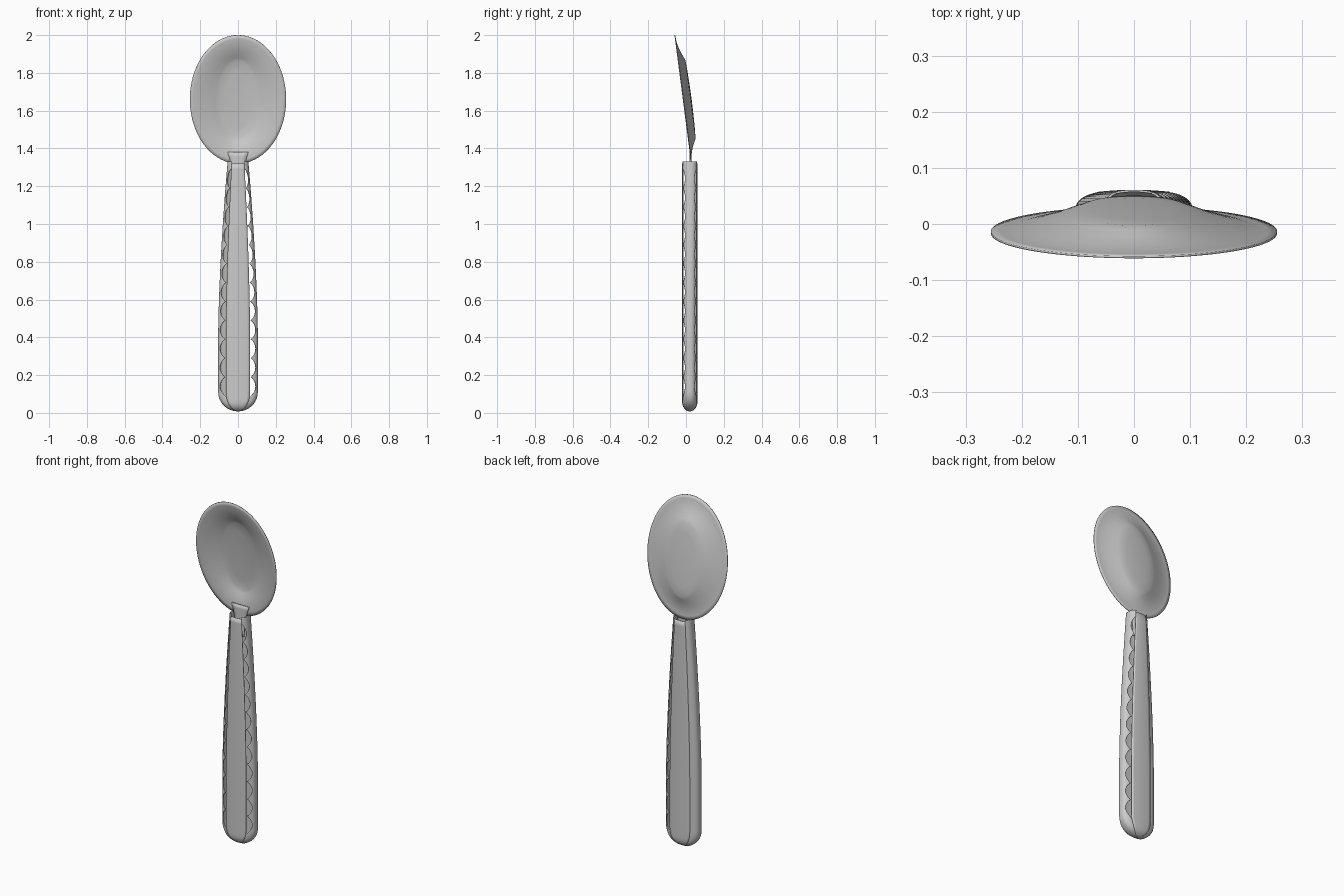
import bpy, bmesh, math

cube = bpy.data.objects.get("Cube")
if cube:
    bpy.data.objects.remove(cube)

grey = bpy.data.materials.new("soft grey")
grey.use_nodes = True
grey.diffuse_color = (0.6, 0.6, 0.6, 1)
grey.node_tree.nodes["Principled BSDF"].inputs["Base Color"].default_value = (0.6, 0.6, 0.6, 1)


def loft(name, rows, closed=False, thick=0.004, angle=40):
    """Skin equal-length rows of points into a thin smooth shell."""
    bm = bmesh.new()
    grid = [[bm.verts.new(p) for p in row] for row in rows]
    n = len(rows[0])
    for a, b in zip(grid, grid[1:]):
        for i in range(n if closed else n - 1):
            j = (i + 1) % n
            bm.faces.new((a[i], a[j], b[j], b[i]))
    bmesh.ops.remove_doubles(bm, verts=bm.verts, dist=0.00001)
    bmesh.ops.recalc_face_normals(bm, faces=bm.faces)
    mesh = bpy.data.meshes.new(name)
    bm.to_mesh(mesh)
    bm.free()
    mesh.materials.append(grey)
    obj = bpy.data.objects.new(name, mesh)
    bpy.context.collection.objects.link(obj)
    bpy.ops.object.select_all(action='DESELECT')
    obj.select_set(True)
    bpy.context.view_layer.objects.active = obj
    bpy.ops.object.shade_smooth_by_angle(angle=math.radians(angle))
    solid = obj.modifiers.new("thickness", 'SOLIDIFY')
    solid.thickness = thick
    solid.offset = 0
    return obj


# Bowl: tilted ellipse rings sinking to a flatter oval bottom
RINGS = [(.255, .34, 0), (.238, .32, .001), (.215, .295, .004), (.185, .268, .011),
         (.15, .24, .021), (.12, .22, .031), (.1, .205, .037), (.07, .15, .04),
         (.035, .075, .042), (0, 0, .043)]
bowl_rows = []
for rx, rz, depth in RINGS:
    ring = []
    for i in range(72):
        a = math.tau * i / 72
        dz = rz * math.sin(a)
        ring.append((rx * math.cos(a), -.015 - .13 * dz + depth, 1.66 + dz))
    bowl_rows.append(ring)
loft("bowl", bowl_rows, closed=True)

# Handle outline
BOTTOM, TOP, MID_Y = .01, 1.33, .02


def half_width(z):
    taper = .103 - .05 * max(0, (z - .4) / .93) ** 1.6
    t = min(1, (z - BOTTOM) / .1)
    return taper * math.sqrt(max(0, 1 - (1 - t) ** 2))


def half_depth(z):
    t = min(1, (z - BOTTOM) / .05)
    return .039 * math.sqrt(max(0, 1 - (1 - t) ** 2))


def levels(low, high, count):
    """Heights from low to high, packed closely near the round end."""
    ease = [.1 * (i / 12) ** 2 for i in range(12)]
    return [low + e for e in ease] + [
        low + .1 + (high - low - .1) * i / count for i in range(count + 1)]


def notch(z):
    """Scalloped cut, zero at the points and deepest between them."""
    if z < .09 or z > 1.29:
        return 0
    return .3 * math.sqrt(abs(math.sin(math.pi * (z - .09) / .1)))


def side_rows(side, cut_back):
    rows = []
    for z in levels(BOTTOM, TOP, 240):
        w, d = half_width(z), half_depth(z)
        row = []
        for i in range(17):
            u = -1 + i / 8
            cut = notch(z) if (u < 0 or cut_back) else 0
            # superellipse side wall running between the two panel edges
            reach = .6 + cut
            limit = math.acos(min(1, reach) ** 1.4)
            a = u * limit
            x = w * max(0, math.cos(a)) ** (1 / 1.4)
            y = d * math.copysign(abs(math.sin(a)) ** (1 / 1.4), a)
            row.append((side * x, MID_Y + y, z))
        rows.append(row)
    return rows


loft("left_side_wall", side_rows(1, True))
loft("right_side_wall", side_rows(-1, False))

# Front and back handle panels, gently crowned
for name, face, low in (("front_panel", -1, BOTTOM), ("back_panel", 1, BOTTOM)):
    rows = []
    for z in levels(low, TOP - .01, 40):
        w, d = half_width(z) * .62, half_depth(z)
        edge = (1 - .6 ** 1.4 * .6 ** 1.4) ** (.5 / 1.4)
        rows.append([(w * s / 4, MID_Y + face * d * (1 - (1 - edge) * (s / 4) ** 2), z)
                     for s in range(-4, 5)])
    loft(name, rows)

# Flat neck that joins the bowl to the handle
neck_rows = []
for i in range(9):
    z = 1.2 + .18 * i / 8
    w = .025 + .03 * (i / 8) ** 2
    neck_rows.append([(w * s, .022, z) for s in (-1, -.5, 0, .5, 1)])
loft("neck", neck_rows, thick=.006)
